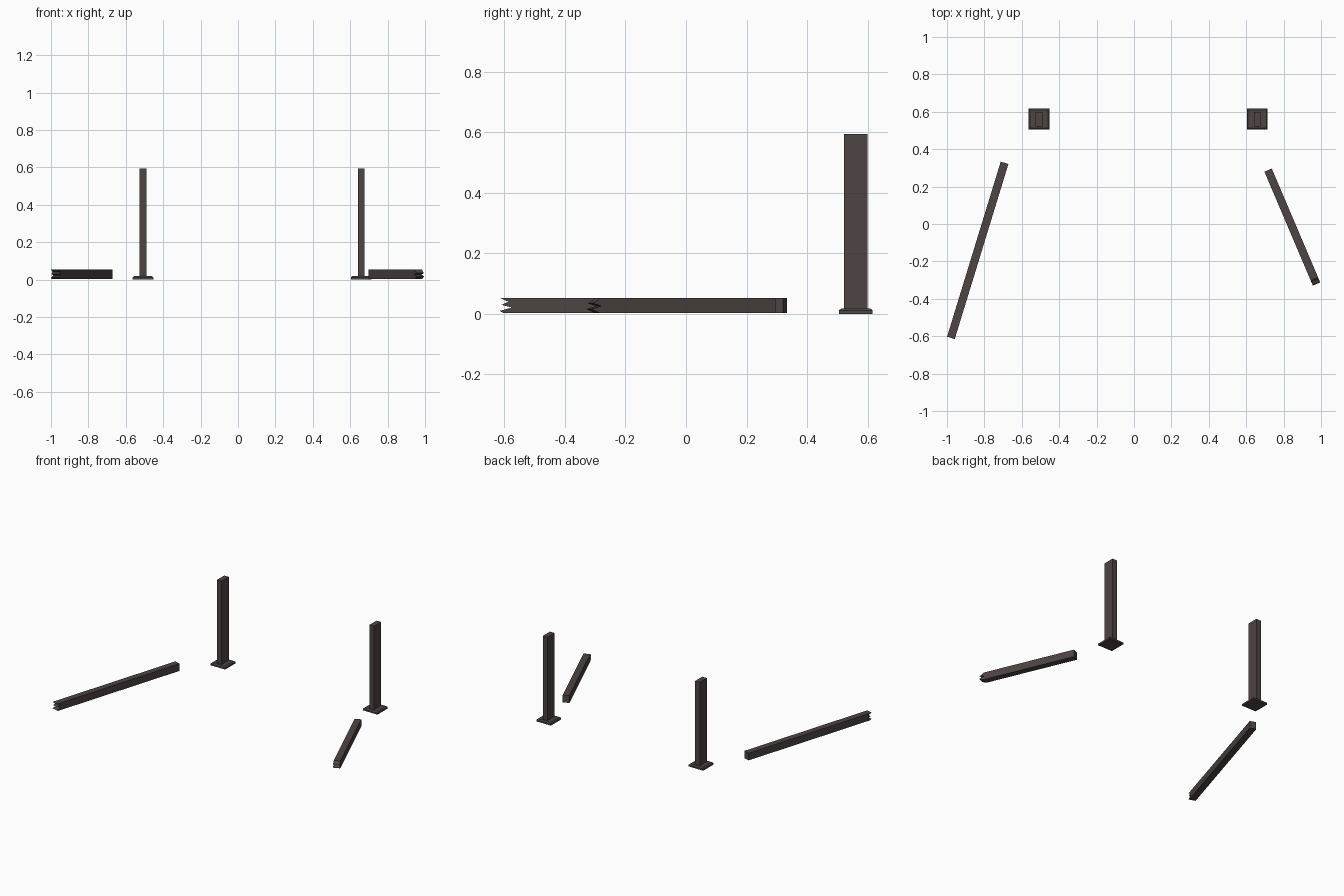
import bpy, bmesh, math
from mathutils import Vector

if "Cube" in bpy.data.objects:
    bpy.data.objects.remove(bpy.data.objects["Cube"])

steel = bpy.data.materials.new("dark_brown_grey")
steel.diffuse_color = (0.075, 0.058, 0.056, 1)
steel.use_nodes = True
steel.node_tree.nodes["Principled BSDF"].inputs["Base Color"].default_value = steel.diffuse_color


def finish(name, bm):
    bmesh.ops.recalc_face_normals(bm, faces=bm.faces)
    me = bpy.data.meshes.new(name)
    bm.to_mesh(me)
    bm.free()
    me.materials.append(steel)
    ob = bpy.data.objects.new(name, me)
    bpy.context.collection.objects.link(ob)
    return ob


def box(bm, x, y, z0, z1, w, d, taper=0.0):
    """Box from z0 to z1, its top edge pulled in by taper."""
    vs = bmesh.ops.create_cube(bm, size=1)["verts"]
    for v in vs:
        t = taper if v.co.z > 0 else 0
        v.co = (x + v.co.x * (w - 2 * t), y + v.co.y * (d - 2 * t), z1 if v.co.z > 0 else z0)


def upright(side, x, y=0.561):
    # foot plate with a sloped upper edge
    bm = bmesh.new()
    box(bm, x, y, 0, 0.011, 0.112, 0.112)
    bm.faces.ensure_lookup_table()
    top = max(bm.faces, key=lambda f: f.calc_center_median().z)
    new = bmesh.ops.extrude_discrete_faces(bm, faces=[top])["faces"][0]
    for v in new.verts:
        v.co = (x + (v.co.x - x) * 0.86, y + (v.co.y - y) * 0.86, 0.018)
    finish(side + "_foot_plate", bm)
    # standing post
    bm = bmesh.new()
    box(bm, x, y, 0.015, 0.595, 0.036, 0.078)
    finish(side + "_post", bm)


def broken_beam(name, start, end, teeth, width=0.043):
    # side profile with a jagged far end, pushed sideways to full width
    a, b = Vector(start), Vector(end)
    run = b - a
    length = run.length
    run.normalize()
    across = Vector((-run.y, run.x)) * width / 2
    prof = [(0, 0.003), *[(length - cut, z) for cut, z in teeth], (0, 0.053)]
    bm = bmesh.new()
    rings = []
    for s in (1, -1):
        rings.append([bm.verts.new((*(a + run * l + across * s), z)) for l, z in prof])
        bm.faces.new(rings[-1])
    n = len(prof)
    for i in range(n):
        j = (i + 1) % n
        bm.faces.new((rings[0][i], rings[0][j], rings[1][j], rings[1][i]))
    finish(name, bm)


upright("left", -0.508)
upright("right", 0.659)
# each tooth point: distance back from the beam's tip, height
broken_beam("left_fallen_beam", (-0.692, 0.327), (-0.979, -0.609),
            [(0.012, 0.003), (0.0, 0.010), (0.042, 0.021), (0.006, 0.030), (0.030, 0.040), (0.0, 0.053)])
broken_beam("right_fallen_beam", (0.717, 0.288), (0.976, -0.321),
            [(0.03, 0.003), (0.0, 0.016), (0.036, 0.026), (0.004, 0.035), (0.02, 0.042), (0.03, 0.053)])
